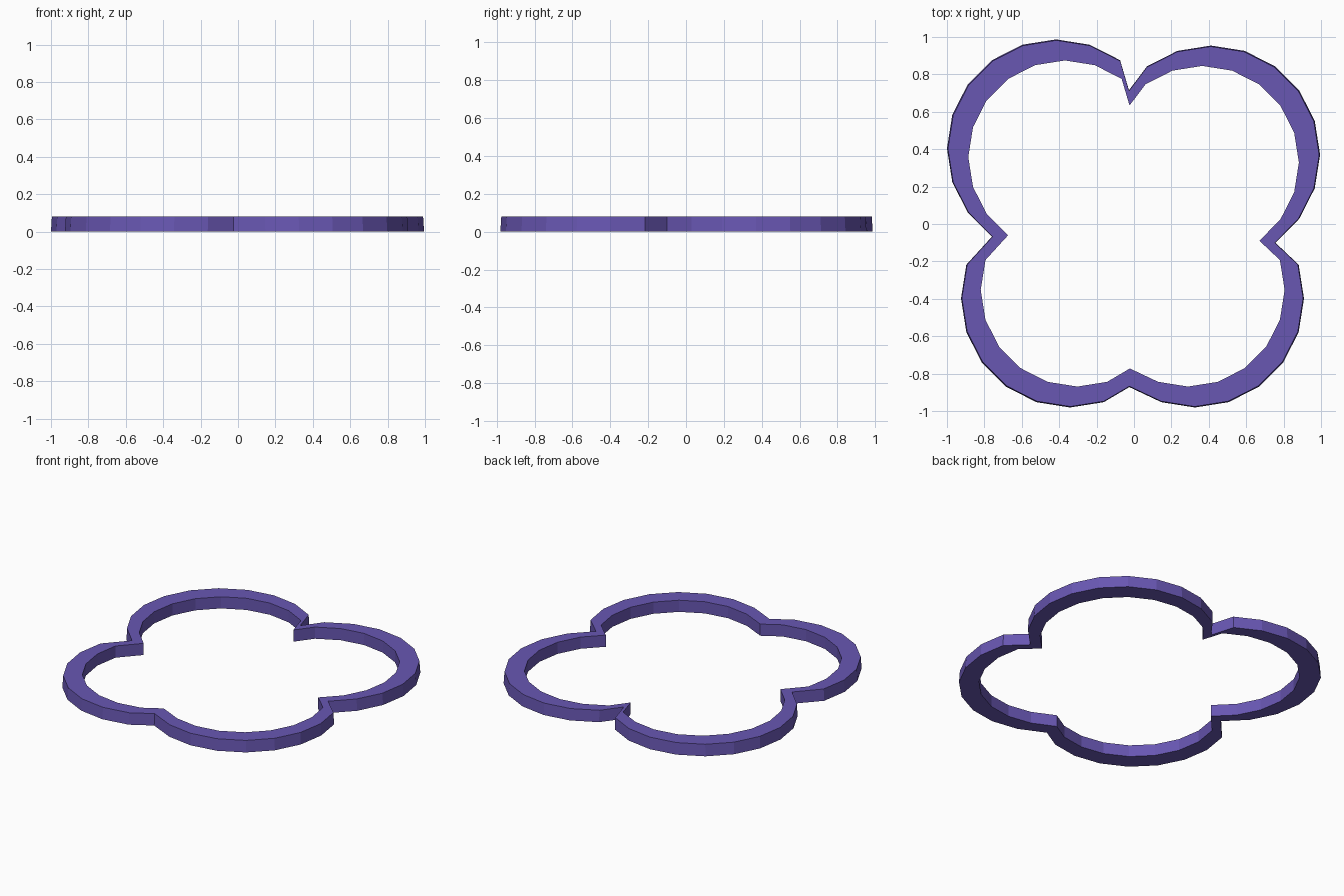
import bpy, bmesh
from math import cos, sin, radians

if "Cube" in bpy.data.objects:
    bpy.data.objects.remove(bpy.data.objects["Cube"])

R = 0.583        # lobe radius, each lobe is part of a 20-sided circle
INNER = 0.886    # hole outline relative to the outer outline
TAPER = 0.995    # slight draft of the outer wall towards the top
HEIGHT = 0.08

# Lobes: centre, first angle, last angle, then the notch that follows
lobes = [
    ((0.412, 0.371), -36, 126, (-0.027, 0.715)),
    ((-0.417, 0.404), 54, 216, (-0.760, -0.068)),
    ((-0.342, -0.398), 162, 288, (-0.025, -0.872)),
    ((0.326, -0.398), 252, 378, (0.757, -0.101)),
]

# Clover outline, counter-clockwise
outline = []
for (cx, cy), start, end, notch in lobes:
    for a in range(start, end + 1, 18):
        outline.append((cx + R * cos(radians(a)), cy + R * sin(radians(a))))
    outline.append(notch)

# Ring cross-section: outer bottom, outer top, inner top, inner bottom
section = [(1.0, 0.0), (TAPER, HEIGHT), (INNER, HEIGHT), (INNER, 0.0)]

bm = bmesh.new()
rows = [[bm.verts.new((x * s, y * s, z)) for s, z in section] for x, y in outline]
for i, row in enumerate(rows):
    nxt = rows[(i + 1) % len(rows)]
    for j in range(4):
        k = (j + 1) % 4
        bm.faces.new((row[j], nxt[j], nxt[k], row[k]))
bmesh.ops.recalc_face_normals(bm, faces=bm.faces)

mesh = bpy.data.meshes.new("clover_ring")
bm.to_mesh(mesh)
bm.free()
ring = bpy.data.objects.new("clover_ring", mesh)
bpy.context.collection.objects.link(ring)

# Purple material
mat = bpy.data.materials.new("purple")
mat.diffuse_color = (0.14, 0.095, 0.45, 1)
mat.use_nodes = True
mat.node_tree.nodes["Principled BSDF"].inputs["Base Color"].default_value = mat.diffuse_color
mesh.materials.append(mat)
